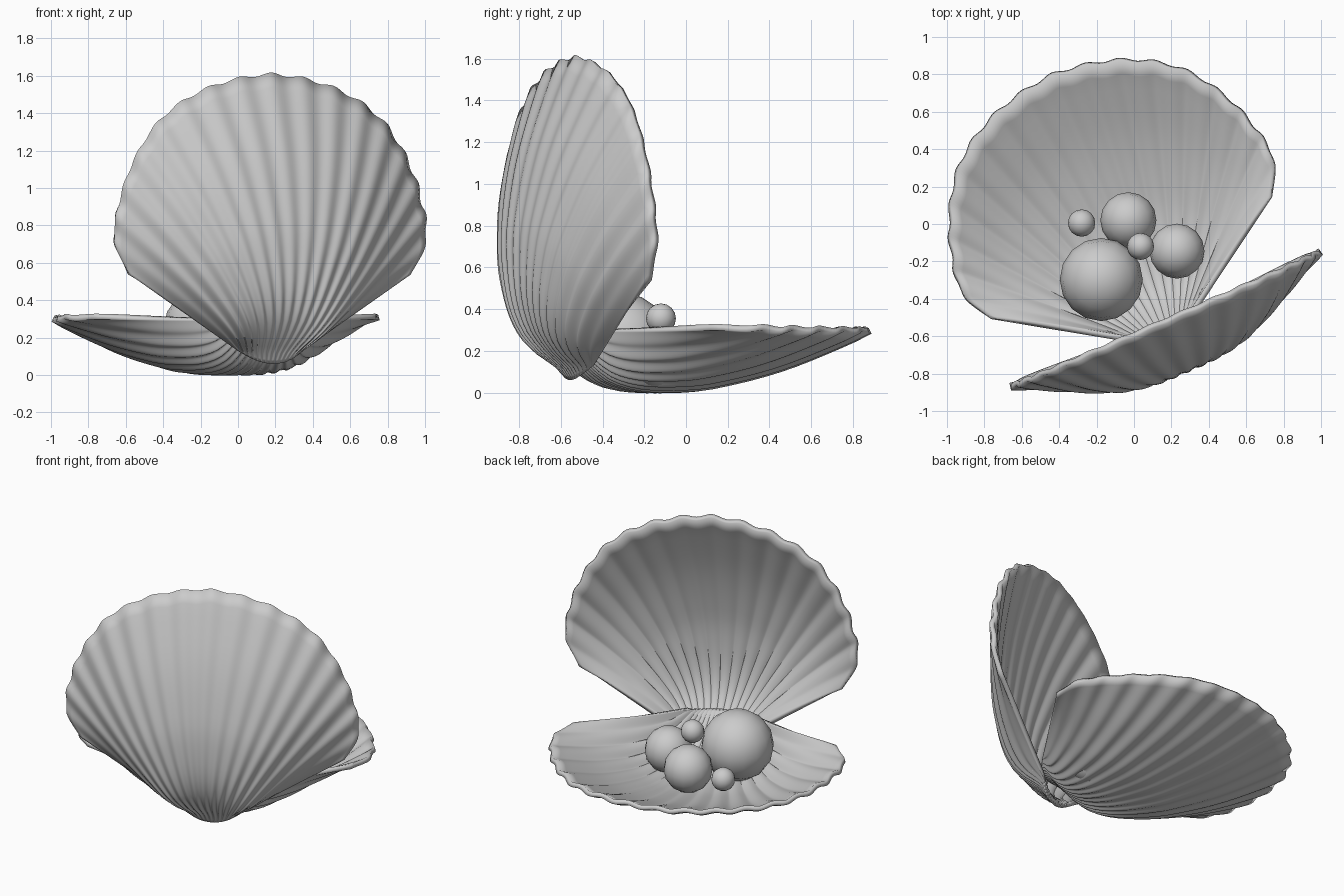
import bpy, bmesh, math
from mathutils import Matrix, Vector

if "Cube" in bpy.data.objects:
    bpy.data.objects.remove(bpy.data.objects["Cube"])

EDGE = 57.0      # half opening angle of the fan, degrees
RIBS = 17
NS, NT = 170, 26

# rim radius by angle from the axis, and dome depth from hinge (0) to rim (1)
RIM = [(0, 1.605), (8, 1.59), (16, 1.565), (25, 1.51), (33, 1.42),
       (43.5, 1.28), (52.5, 1.14), (57, 0.976)]
DOME = [(0, .04), (.04, .08), (.09, .165), (.155, .243), (.25, .288), (.38, .296),
        (.5, .278), (.715, .195), (.93, .065), (1, .012)]


def curve(pts, x):
    """Smooth (Hermite) interpolation through the points."""
    n = len(pts)

    def slope(i):
        a, b = pts[max(i - 1, 0)], pts[min(i + 1, n - 1)]
        return (b[1] - a[1]) / (b[0] - a[0])
    for i in range(n - 1):
        (x0, y0), (x1, y1) = pts[i], pts[i + 1]
        if x <= x1 or i == n - 2:
            h = x1 - x0
            q = (x - x0) / h
            return ((2*q**3 - 3*q*q + 1) * y0 + (q**3 - 2*q*q + q) * h * slope(i)
                    + (3*q*q - 2*q**3) * y1 + (q**3 - q*q) * h * slope(i + 1))


def shell_point(s, t):
    """s runs across the fan (-1..1), t from hinge to rim (0..1)."""
    a = math.radians(EDGE * s)
    fade = min(1, max(0, (1 - abs(s)) / 0.15))
    rib = math.cos(math.pi * RIBS * s) * fade
    r = curve(RIM, abs(s) * EDGE) + 0.008 * rib
    start = Vector((0.19 * s, 0.055 + 0.07 * s * s))
    end = Vector((r * math.sin(a), r * math.cos(a)))
    p = start.lerp(end, t)
    depth = curve(DOME, t) * (1 - abs(s) ** 3)
    # ribs: strong by the hinge and on the flanks, faint across the middle
    amp = min(t / 0.08, 1) * (0.003 + 0.004 * abs(s) + 0.008 * math.exp(-t * 5))
    return Vector((p.x, p.y, -depth - amp * rib))


def make_shell(name, matrix):
    bm = bmesh.new()
    grid = []
    for i in range(NS + 1):
        s = -1 + 2 * i / NS
        grid.append([bm.verts.new(shell_point(s, (j / NT) ** 1.3)) for j in range(NT + 1)])
    for i in range(NS):
        for j in range(NT):
            bm.faces.new((grid[i][j], grid[i+1][j], grid[i+1][j+1], grid[i][j+1]))
    me = bpy.data.meshes.new(name)
    bm.to_mesh(me)
    bm.free()
    ob = bpy.data.objects.new(name, me)
    bpy.context.collection.objects.link(ob)
    ob.matrix_world = matrix
    sol = ob.modifiers.new("thickness", 'SOLIDIFY')
    sol.thickness = 0.03
    sol.offset = 1
    smooth(ob)
    return ob


def smooth(ob):
    bpy.ops.object.select_all(action='DESELECT')
    ob.select_set(True)
    bpy.context.view_layer.objects.active = ob
    bpy.ops.object.shade_smooth_by_angle(angle=math.radians(45))


# two halves of the shell: one lying flat, one standing upright
yaw = math.radians(23.5)
make_shell("lower_shell", Matrix.Translation((0.2, -0.67, 0.298)) @ Matrix.Rotation(yaw, 4, 'Z'))
make_shell("upper_shell", Matrix.Translation((0.172, -0.517, 0.005))
           @ Matrix.Rotation(yaw + math.pi, 4, 'Z') @ Matrix.Rotation(math.pi / 2, 4, 'X'))

# pearls resting in the lower shell
PEARLS = [(-0.175, -0.297, 0.252, 0.222), (-0.03, 0.02, 0.175, 0.15),
          (0.23, -0.145, 0.172, 0.147), (-0.28, 0.005, 0.165, 0.073),
          (0.035, -0.12, 0.355, 0.072)]
for k, (x, y, z, r) in enumerate(PEARLS, 1):
    bpy.ops.mesh.primitive_uv_sphere_add(segments=16, ring_count=8, radius=r, location=(x, y, z))
    pearl = bpy.context.object
    pearl.name = f"pearl_{k}"
    smooth(pearl)
